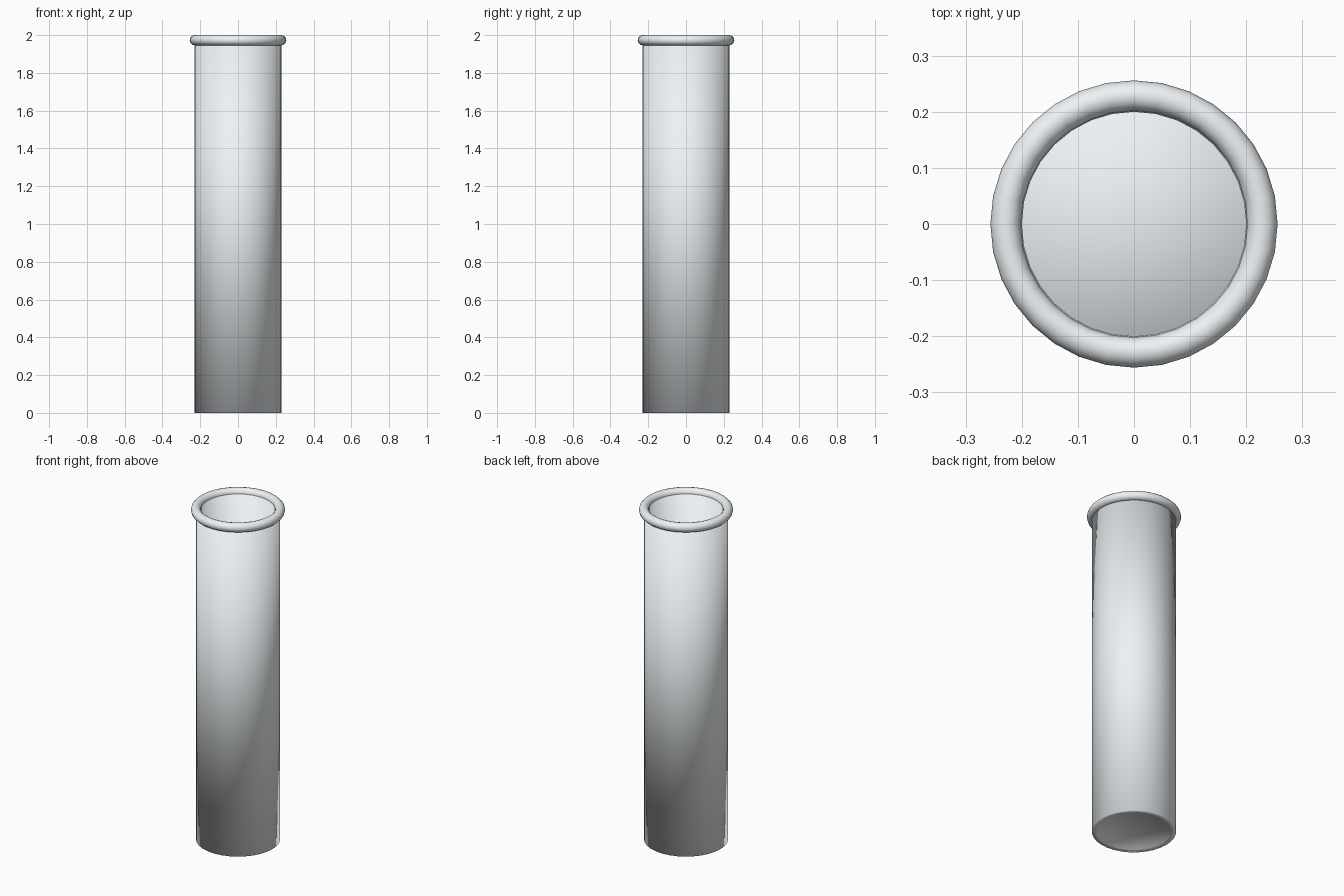
import bpy
import bmesh
from math import cos, sin, tau

if "Cube" in bpy.data.objects:
    bpy.data.objects.remove(bpy.data.objects["Cube"])

RADIUS = 0.229   # outer wall radius, also the rim ring's centre line
INNER = 0.2      # inner wall radius
TUBE = 0.027     # rim thickness radius
TOP = 2.0 - TUBE # rim centre height
SIDES = 32

mat = bpy.data.materials.new("pale_glass")
mat.diffuse_color = (0.85, 0.89, 0.91, 1)
mat.use_nodes = True
mat.node_tree.nodes["Principled BSDF"].inputs["Base Color"].default_value = mat.diffuse_color


def finish(obj):
    obj.data.materials.append(mat)
    for p in obj.data.polygons:
        p.use_smooth = True  # fully smooth, also over the lip and base edges


# Hollow tube: outer wall, top lip, inner wall, base ring and base disc
bm = bmesh.new()


def ring(r, z):
    return [bm.verts.new((r * cos(tau * i / SIDES), r * sin(tau * i / SIDES), z))
            for i in range(SIDES)]


loops = [ring(RADIUS, 0), ring(RADIUS, TOP), ring(INNER, TOP), ring(INNER, 0)]
for k in range(4):
    a, b = loops[k], loops[(k + 1) % 4]
    for i in range(SIDES):
        j = (i + 1) % SIDES
        bm.faces.new((a[i], a[j], b[j], b[i]))
bm.faces.new(loops[3][::-1])

mesh = bpy.data.meshes.new("tube")
bm.to_mesh(mesh)
bm.free()
tube = bpy.data.objects.new("tube", mesh)
bpy.context.collection.objects.link(tube)
finish(tube)

# Rounded rim ring around the open top
bpy.ops.mesh.primitive_torus_add(major_radius=RADIUS, minor_radius=TUBE,
                                 major_segments=SIDES, minor_segments=12,
                                 location=(0, 0, TOP))
rim = bpy.context.object
rim.name = "top_rim"
finish(rim)
